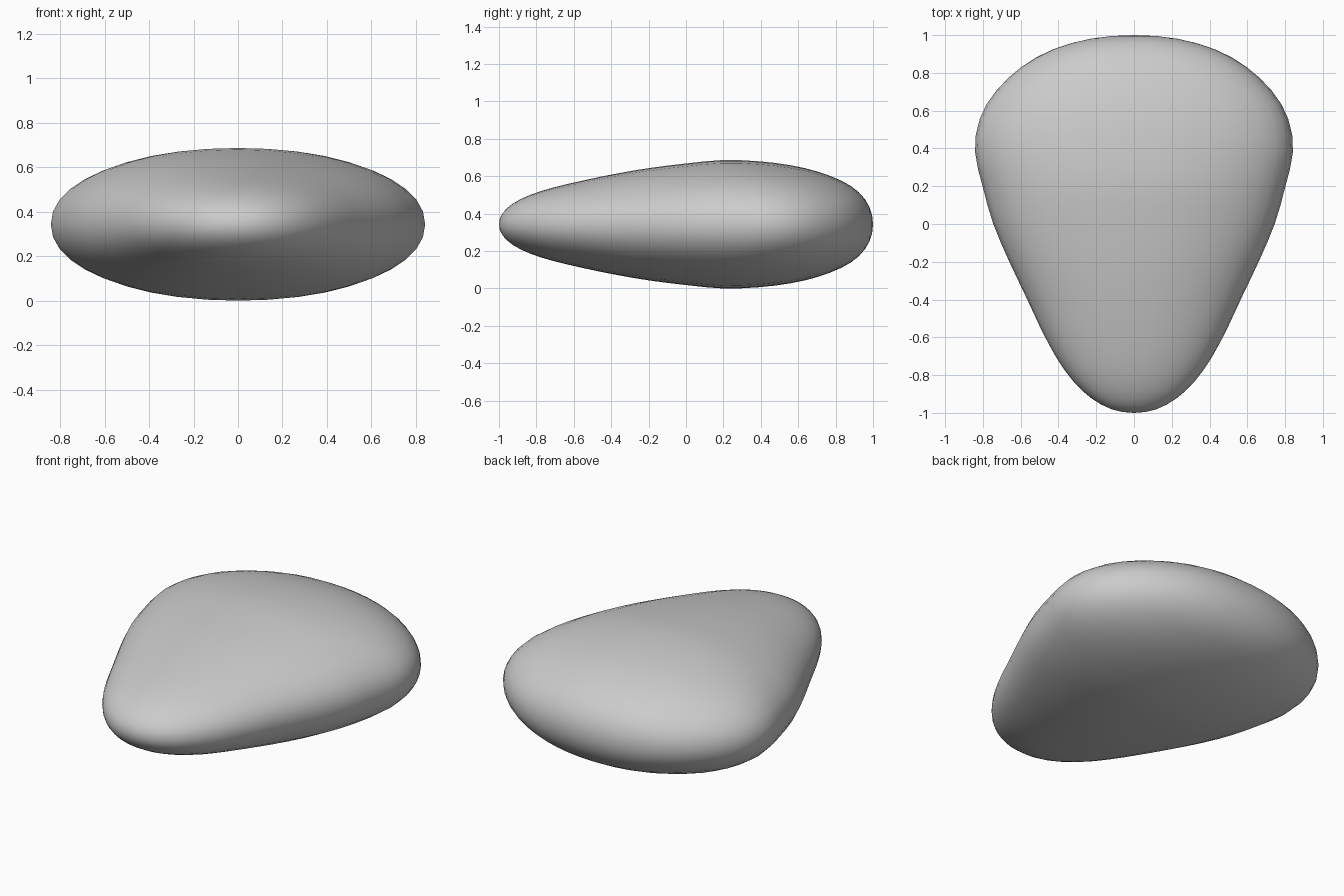
import bpy, bmesh, math

if "Cube" in bpy.data.objects:
    bpy.data.objects.remove(bpy.data.objects["Cube"])

N = 2.1            # roundness of the superellipse sections
RINGS, SEGS = 32, 40
MID_Z = 0.345

# taper of half-width and half-height, sampled evenly from front (y=-1) to back (y=1)
WIDTH = [.545, .556, .574, .609, .671, .745, .815, .908, .975, 1.015, 1.07]
HEIGHT = [.275, .27, .272, .286, .305, .325, .349, .362, .376, .394, .43]


def sample(table, y):
    """Smooth (Catmull-Rom) lookup in a taper table."""
    p = (y + 1) / 2 * (len(table) - 1)
    i = min(int(p), len(table) - 2)
    f = p - i
    a, b, c, d = (table[min(max(k, 0), len(table) - 1)] for k in range(i - 1, i + 3))
    return b + 0.5 * f * (c - a + f * (2*a - 5*b + 4*c - d + f * (3*(b - c) + d - a)))


def spow(v, e):
    return math.copysign(abs(v) ** e, v)


bm = bmesh.new()

# cross-section rings along y
rings = []
for r in range(1, RINGS):
    y = -math.cos(math.pi * r / RINGS)
    s = (1 - abs(y) ** N) ** (1 / N)
    w, h = s * sample(WIDTH, y), s * sample(HEIGHT, y)
    ring = []
    for k in range(SEGS):
        a = 2 * math.pi * k / SEGS
        ring.append(bm.verts.new((w * spow(math.cos(a), 2 / N), y,
                                  MID_Z + h * spow(math.sin(a), 2 / N))))
    rings.append(ring)

# skin between rings and rounded tips
front = bm.verts.new((0, -1, MID_Z))
back = bm.verts.new((0, 1, MID_Z))
for k in range(SEGS):
    n = (k + 1) % SEGS
    for p, q in zip(rings, rings[1:]):
        bm.faces.new((p[k], p[n], q[n], q[k]))
    bm.faces.new((front, rings[0][n], rings[0][k]))
    bm.faces.new((back, rings[-1][k], rings[-1][n]))
bmesh.ops.recalc_face_normals(bm, faces=bm.faces)
for f in bm.faces:
    f.smooth = True

# rest on the ground
low = min(v.co.z for v in bm.verts)
for v in bm.verts:
    v.co.z -= low

mesh = bpy.data.meshes.new("pebble")
bm.to_mesh(mesh)
bm.free()
bpy.context.collection.objects.link(bpy.data.objects.new("pebble", mesh))
